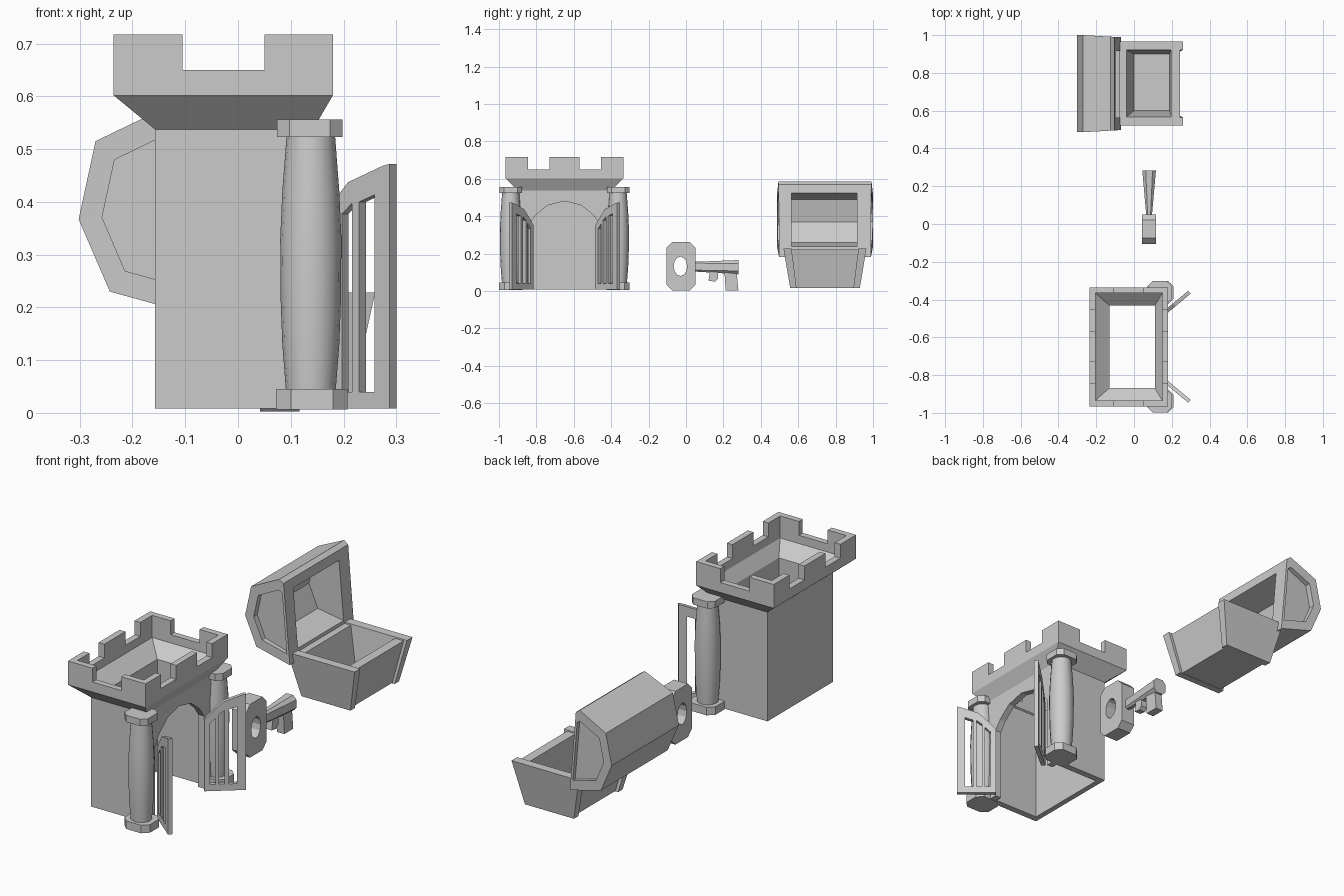
import bpy, bmesh, math
from mathutils import Vector

if "Cube" in bpy.data.objects:
    bpy.data.objects.remove(bpy.data.objects["Cube"])


def loft(name, rings, wrap=False):
    """Skin equal-length rings; cap the ends, or join last to first."""
    bm = bmesh.new()
    vs = [[bm.verts.new(p) for p in r] for r in rings]
    n, m = len(rings[0]), len(rings)
    for i in range(m if wrap else m - 1):
        a, b = vs[i], vs[(i + 1) % m]
        for j in range(n):
            k = (j + 1) % n
            bm.faces.new((a[j], a[k], b[k], b[j]))
    if not wrap:
        bm.faces.new(vs[0])
        bm.faces.new(vs[-1])
    bmesh.ops.recalc_face_normals(bm, faces=bm.faces)
    me = bpy.data.meshes.new(name)
    bm.to_mesh(me)
    bm.free()
    ob = bpy.data.objects.new(name, me)
    bpy.context.collection.objects.link(ob)
    return ob


def prism(name, pts, fn, a, b):
    """Extrude 2D points from t=a to t=b, placed by fn(u, v, t)."""
    return loft(name, [[fn(u, v, t) for u, v in pts] for t in (a, b)])


def rect(x0, x1, y0, y1):
    return [(x0, y0), (x1, y0), (x1, y1), (x0, y1)]


def level(r, z):
    return [(x, y, z) for x, y in r]


def cut(ob, cutters):
    for c in cutters:
        m = ob.modifiers.new("cut", 'BOOLEAN')
        m.operation, m.solver, m.object = 'DIFFERENCE', 'EXACT', c
    dg = bpy.context.evaluated_depsgraph_get()
    me = bpy.data.meshes.new_from_object(ob.evaluated_get(dg))
    ob.modifiers.clear()
    ob.data = me
    for c in cutters:
        bpy.data.objects.remove(c)


along_x = lambda u, v, t: (t, u, v)
along_y = lambda u, v, t: (u, t, v)
along_z = lambda u, v, t: (u, v, t)
CY = -0.65  # mirror line of the tower

# Tower: hollow walls flaring into the crown, open at the bottom
body = rect(-0.157, 0.142, CY - 0.25, CY + 0.25)
crown = rect(-0.236, 0.18, CY - 0.315, CY + 0.315)
crown_in = rect(-0.205, 0.15, CY - 0.285, CY + 0.285)
hole = rect(-0.13, 0.11, CY - 0.218, CY + 0.218)
tower = loft("tower", [level(body, 0.008), level(body, 0.537), level(crown, 0.602),
                       level(crown, 0.717), level(crown_in, 0.717), level(crown_in, 0.61),
                       level(hole, 0.55), level(hole, 0.008)], wrap=True)
half_arch = [(0.187, -0.1), (0.187, 0.36), (0.155, 0.405), (0.09, 0.458)]
arch = [(CY + y, z) for y, z in half_arch] + [(CY, 0.48)] + \
       [(CY - y, z) for y, z in reversed(half_arch)]
cut(tower, [prism("arch_cutter", arch, along_x, 0.05, 0.25),
            prism("notch_x", rect(-0.105, 0.05, 0.65, 0.8), along_y, -1.1, -0.2),
            prism("notch_a", rect(-0.845, -0.73, 0.65, 0.8), along_x, -0.3, 0.3),
            prism("notch_b", rect(-0.57, -0.455, 0.65, 0.8), along_x, -0.3, 0.3)])


def octagon(cx, cy, w, h, c):
    return [(cx - w, cy - h + c), (cx - w + c, cy - h), (cx + w - c, cy - h), (cx + w, cy - h + c),
            (cx + w, cy + h - c), (cx + w - c, cy + h), (cx - w + c, cy + h), (cx - w, cy + h - c)]


def circle(cx, cy, r, z, n=16):
    return [(cx + r * math.cos(i * math.tau / n), cy + r * math.sin(i * math.tau / n), z)
            for i in range(n)]


# Pillars and open doors, on both sides of the arch
for side, s in (("near", -1), ("far", 1)):
    py = CY + s * 0.287
    prism(side + "_pillar_base", octagon(0.14, py, 0.068, 0.062, 0.028), along_z, 0.006, 0.045)
    prism(side + "_pillar_cap", octagon(0.136, py, 0.062, 0.06, 0.024), along_z, 0.523, 0.556)
    shaft = loft(side + "_pillar_shaft", [circle(0.138, py, r, z) for z, r in
                 ((0.04, 0.047), (0.13, 0.054), (0.21, 0.057), (0.33, 0.058),
                  (0.42, 0.054), (0.525, 0.046))])
    bpy.ops.object.select_all(action='DESELECT')
    shaft.select_set(True)
    bpy.context.view_layer.objects.active = shaft
    bpy.ops.object.shade_smooth_by_angle(angle=math.radians(40))

    d = Vector((0.77, s * 0.638, 0))
    nrm = Vector((-d.y, d.x, 0))
    start = Vector((0.153, CY + s * 0.172, 0))
    on_door = lambda u, v, t: start + d * u + nrm * t + Vector((0, 0, v))
    door = prism(side + "_door", [(0, 0.008), (0.183, 0.008), (0.183, 0.472), (0.165, 0.468),
                                  (0.08, 0.437), (0.03, 0.385), (0, 0.35)], on_door, -0.01, 0.01)
    slots = [[(0.025, 0.04), (0.05, 0.04), (0.05, 0.36), (0.025, 0.335)],
             [(0.065, 0.04), (0.09, 0.04), (0.09, 0.397), (0.065, 0.377)],
             [(0.108, 0.04), (0.145, 0.04), (0.145, 0.413), (0.108, 0.4)]]
    cut(door, [prism("slot", p, on_door, -0.05, 0.05) for p in slots])

# Key: pierced bow, flaring stem and two teeth
bow = prism("key_bow", octagon(-0.027, 0.132, 0.078, 0.129, 0.03), along_x, 0.042, 0.117)
oval = [(-0.03 + 0.036 * math.cos(i * math.tau / 12), 0.132 + 0.052 * math.sin(i * math.tau / 12))
        for i in range(12)]
cut(bow, [prism("bow_hole", oval, along_x, 0, 0.2)])
loft("key_stem", [[(x, y, z) for x, z in octagon(0.08, zc, w, h, w * 0.5)]
                  for y, zc, w, h in ((0.045, 0.13, 0.015, 0.026), (0.282, 0.127, 0.036, 0.038))])
prism("key_tooth_short", [(0.12, 0.055), (0.155, 0.05), (0.17, 0.065), (0.17, 0.115), (0.13, 0.115)],
      along_x, 0.063, 0.097)
prism("key_tooth_long", [(0.212, 0.003), (0.28, 0.003), (0.27, 0.11), (0.205, 0.11)],
      along_x, 0.06, 0.1)

# Chest base: tapered hollow box with raised end boards
loft("chest_base", [level(rect(-0.035, 0.2, 0.565, 0.925), 0.017),
                    level(rect(-0.08, 0.243, 0.53, 0.96), 0.222),
                    level(rect(-0.04, 0.197, 0.567, 0.922), 0.222),
                    level(rect(0.0, 0.188, 0.6, 0.905), 0.045)])
for side, s in (("near", -1), ("far", 1)):
    yc = 0.743
    yb, yt = yc + s * 0.186, yc + s * 0.222
    loft("chest_end_board_" + side, [
        level(rect(-0.05, 0.213, yb, yb - s * 0.034), 0.015),
        level(rect(-0.1, 0.26, yt, yt - s * 0.043), 0.228)])

# Chest lid: swung open, hollow, with sunken end panels
lid_pts = [(-0.07, 0.182), (-0.243, 0.23), (-0.302, 0.367), (-0.27, 0.515), (-0.125, 0.585),
           (-0.103, 0.57)]
flare = lambda u, v, t: (u, 0.743 + t * (1 - 0.22 * max(0, u + 0.27)), v)
lid = prism("chest_lid", lid_pts, flare, -0.257, 0.257)


def inset(k, dx=0):
    return [(-0.093 + (x + 0.093) * k + dx * (x > -0.15), 0.38 + (z - 0.38) * k)
            for x, z in lid_pts]


panel = [(x - 0.01, z) for x, z in inset(0.74)]
cut(lid, [prism("lid_hollow", inset(0.8, 0.1), along_y, 0.565, 0.915),
          prism("panel_near", panel, along_y, 0.3, 0.515),
          prism("panel_far", panel, along_y, 0.971, 1.2)])
